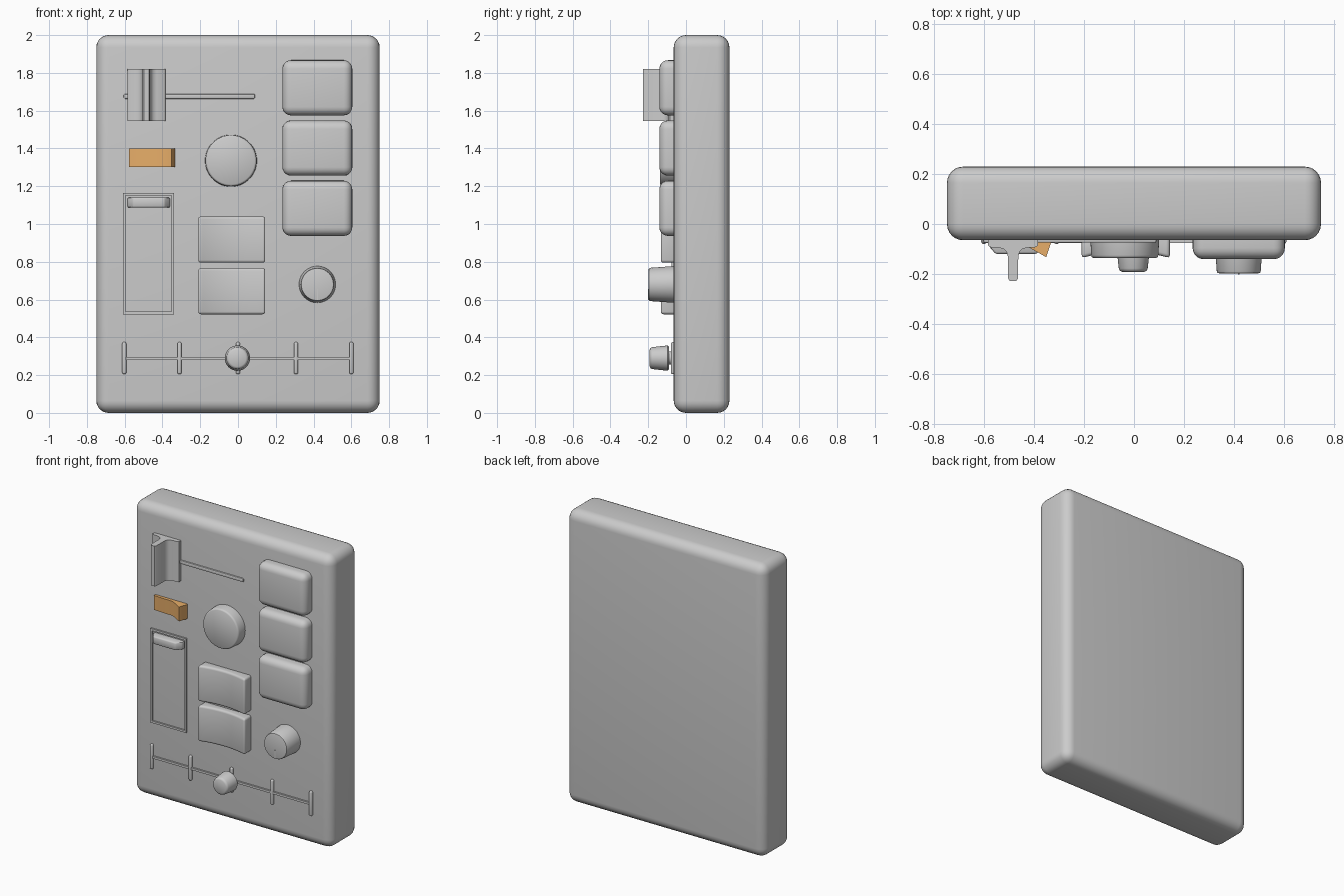
import bpy, bmesh, math
from mathutils import Vector

if "Cube" in bpy.data.objects:
    bpy.data.objects.remove(bpy.data.objects["Cube"])

FRONT = -0.065   # y of the panel's front face


def finish(name, bm, bevel=0, segs=3, angle=40):
    bmesh.ops.recalc_face_normals(bm, faces=bm.faces)
    me = bpy.data.meshes.new(name)
    bm.to_mesh(me)
    bm.free()
    ob = bpy.data.objects.new(name, me)
    bpy.context.collection.objects.link(ob)
    bpy.ops.object.select_all(action='DESELECT')
    ob.select_set(True)
    bpy.context.view_layer.objects.active = ob
    if bevel:
        m = ob.modifiers.new("bevel", 'BEVEL')
        m.width, m.segments, m.limit_method = bevel, segs, 'ANGLE'
        bpy.ops.object.modifier_apply(modifier=m.name)
    bpy.ops.object.shade_smooth_by_angle(angle=math.radians(angle))
    return ob


def box(name, x0, x1, y0, y1, z0, z1, bevel=0, segs=3):
    bm = bmesh.new()
    bmesh.ops.create_cube(bm, size=1)
    for v in bm.verts:
        v.co = Vector((x0 + (v.co.x + .5) * (x1 - x0),
                       y0 + (v.co.y + .5) * (y1 - y0),
                       z0 + (v.co.z + .5) * (z1 - z0)))
    return finish(name, bm, bevel, segs)


def prism(name, profile, z0, z1, bevel=0, segs=2):
    """Extrude an (x, y) outline along z."""
    bm = bmesh.new()
    face = bm.faces.new([bm.verts.new((x, y, z0)) for x, y in profile])
    ext = bmesh.ops.extrude_face_region(bm, geom=[face])
    bmesh.ops.translate(bm, vec=(0, 0, z1 - z0),
                        verts=[g for g in ext["geom"] if isinstance(g, bmesh.types.BMVert)])
    return finish(name, bm, bevel, segs)


def turned(name, x, z, profile, n=48):
    """Spin a (radius, y) outline around the y axis through (x, z)."""
    bm = bmesh.new()
    rings = [[bm.verts.new((x + r * math.cos(2 * math.pi * i / n), y,
                            z + r * math.sin(2 * math.pi * i / n))) for i in range(n)]
             for r, y in profile]
    for a, b in zip(rings, rings[1:]):
        for i in range(n):
            j = (i + 1) % n
            bm.faces.new((a[i], a[j], b[j], b[i]))
    bm.faces.new(rings[0])
    bm.faces.new(rings[-1])
    return finish(name, bm)


# Main panel
box("panel", -0.75, 0.75, FRONT, 0.23, 0, 2, 0.065, 6)

# Top slider: track and winged handle with curved fillets
box("slider_track", -0.605, 0.09, -0.075, -0.05, 1.663, 1.688, 0.006, 2)
cx = -0.485
half = [(0.1, -0.06), (0.1, -0.086), (0.092, -0.093), (0.055, -0.095), (0.038, -0.1),
        (0.026, -0.112), (0.021, -0.13), (0.02, -0.218), (0.013, -0.228)]
prism("slider_handle", [(cx + x, y) for x, y in half] +
      [(cx - x, y) for x, y in reversed(half)], 1.545, 1.82)

# Orange rocker switch
rocker = prism("rocker_switch", [(-0.578, -0.05), (-0.578, -0.083), (-0.43, -0.089),
                                 (-0.352, -0.133), (-0.333, -0.075), (-0.34, -0.05)],
               1.302, 1.4)
mat = bpy.data.materials.new("orange")
mat.diffuse_color = (0.8, 0.42, 0.14, 1)
mat.use_nodes = True
mat.node_tree.nodes["Principled BSDF"].inputs["Base Color"].default_value = mat.diffuse_color
rocker.data.materials.append(mat)

# Fader: thin rectangular frame with a grip near the top
fx0, fx1, fz0, fz1, t = -0.61, -0.338, 0.522, 1.165, 0.014
for i, z in enumerate((fz0, fz1 - t)):
    box(f"fader_frame_rail_{i}", fx0, fx1, -0.076, -0.05, z, z + t)
for i, x in enumerate((fx0, fx1 - t)):
    box(f"fader_frame_side_{i}", x, x + t, -0.076, -0.05, fz0 + t, fz1 - t)
prism("fader_grip", [(-0.585, -0.05), (-0.585, -0.085), (-0.555, -0.12),
                     (-0.39, -0.12), (-0.36, -0.085), (-0.36, -0.05)],
      1.087, 1.14, 0.008)

# Round dial
turned("round_dial", -0.037, 1.335, [(0.138, -0.05), (0.135, -0.125),
                                     (0.132, -0.133), (0.125, -0.137)], 64)

# Two wide keys with a dished front
dish = [(-0.21, -0.05)]
for i in range(17):
    u = -1 + i / 8
    dish.append((-0.033 + 0.177 * u, -0.137 + 0.027 * (1 - u * u)))
dish.append((0.144, -0.05))
for i, z in enumerate((0.522, 0.795)):
    prism(f"wide_key_{i}", dish, z, z + 0.245, 0.014, 3)

# Three soft square buttons
for i, z in enumerate((0.937, 1.256, 1.575)):
    box(f"square_button_{i}", 0.235, 0.605, -0.141, 0.02, z, z + 0.292, 0.045, 5)

# Small dial with pointer line
turned("small_dial", 0.42, 0.68, [(0.098, -0.05), (0.096, -0.08), (0.088, -0.19),
                                  (0.085, -0.196), (0.078, -0.198)])
box("small_dial_pointer", 0.417, 0.423, -0.202, -0.19, 0.597, 0.655)

# Bottom slider: rail, tick marks and knob on a short stem
box("scale_rail", -0.6, 0.6, -0.077, -0.05, 0.281, 0.296)
for i, x in enumerate((-0.602, -0.31, 0, 0.307, 0.6)):
    box(f"scale_tick_{i}", x - 0.011, x + 0.011, -0.08, -0.05, 0.205, 0.375, 0.009, 3)
turned("scale_knob", -0.003, 0.29, [(0.035, -0.05), (0.035, -0.09), (0.06, -0.09),
                                    (0.067, -0.097), (0.058, -0.178), (0.054, -0.187),
                                    (0.045, -0.192)])
